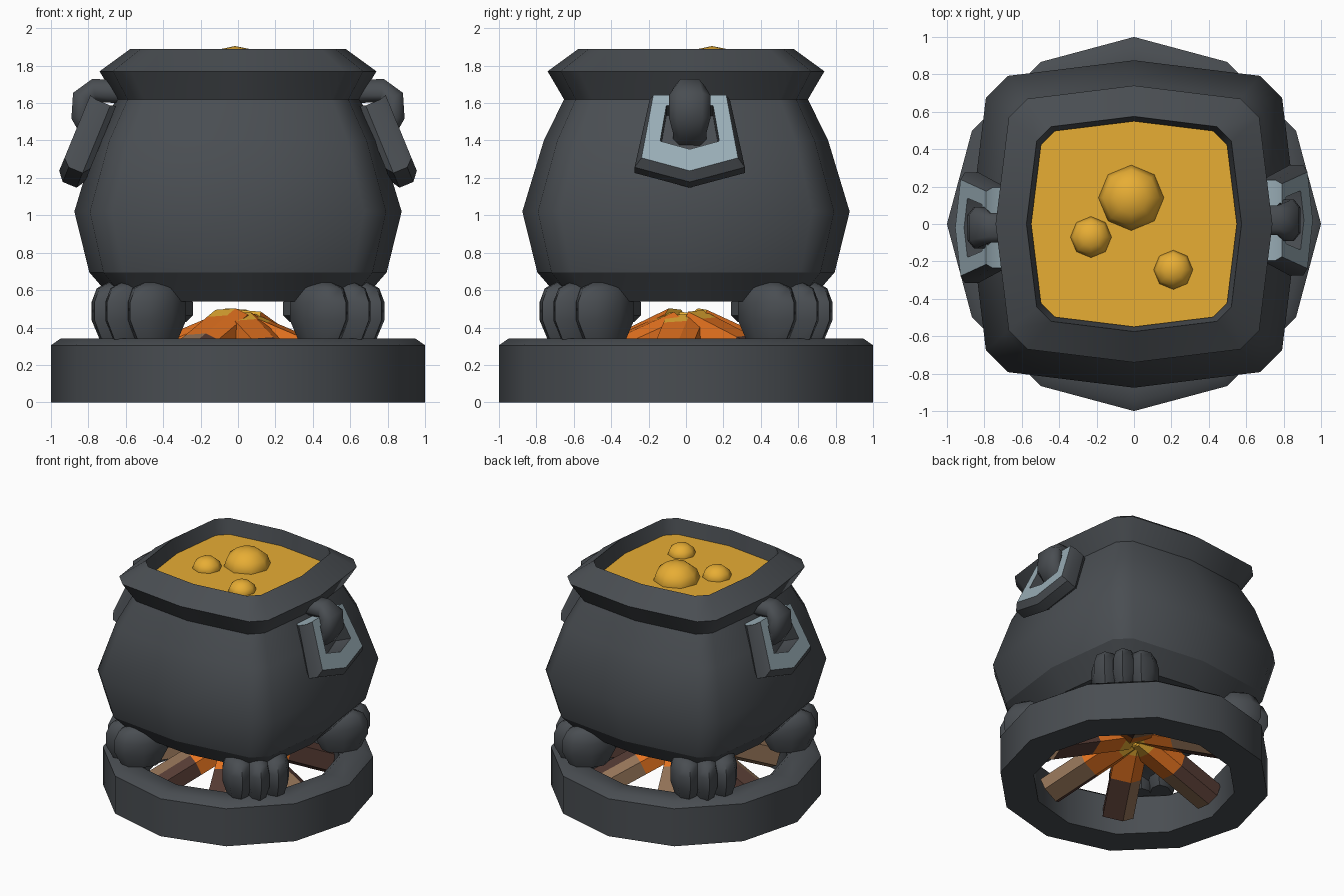
import bpy, bmesh, math
from mathutils import Vector, Matrix

if "Cube" in bpy.data.objects:
    bpy.data.objects.remove(bpy.data.objects["Cube"])


def material(name, rgb):
    m = bpy.data.materials.new(name)
    m.diffuse_color = (*rgb, 1)
    m.use_nodes = True
    m.node_tree.nodes["Principled BSDF"].inputs["Base Color"].default_value = m.diffuse_color
    return m


IRON = material("dark iron", (0.067, 0.075, 0.084))
STEEL = material("pale steel", (0.32, 0.42, 0.47))
BREW = material("golden brew", (0.84, 0.44, 0.036))
EMBER = material("orange ember", (0.78, 0.17, 0.014))
TAN = material("tan wood", (0.29, 0.17, 0.095))
BARK = material("dark bark", (0.09, 0.043, 0.033))


def finish(name, bm, mats, smooth=None, rule=None, crease=None):
    bmesh.ops.recalc_face_normals(bm, faces=bm.faces[:])
    bm.normal_update()
    if rule:
        for f in bm.faces:
            f.material_index = rule(f)
    me = bpy.data.meshes.new(name)
    bm.to_mesh(me)
    bm.free()
    for m in mats:
        me.materials.append(m)
    ob = bpy.data.objects.new(name, me)
    bpy.context.collection.objects.link(ob)
    if smooth:
        bpy.ops.object.select_all(action='DESELECT')
        ob.select_set(True)
        bpy.context.view_layer.objects.active = ob
        bpy.ops.object.shade_smooth_by_angle(angle=math.radians(smooth))
    if crease is not None:
        for e in me.edges:
            if all(abs(me.vertices[v].co.z - crease) < 0.001 for v in e.vertices):
                e.use_edge_sharp = True
    return ob


def loft(rings, caps=True, loop=False):
    """Skin a list of point rings with quads."""
    bm = bmesh.new()
    vs = [[bm.verts.new(p) for p in r] for r in rings]
    n = len(rings[0])
    pairs = list(zip(vs, vs[1:])) + ([(vs[-1], vs[0])] if loop else [])
    for a, b in pairs:
        for i in range(n):
            j = (i + 1) % n
            bm.faces.new((a[i], a[j], b[j], b[i]))
    if caps and not loop:
        bm.faces.new(vs[0])
        bm.faces.new(vs[-1])
    return bm


# Ring base, twelve sided
def circle(r, z, n=12):
    return [(r * math.cos(i * math.tau / n), r * math.sin(i * math.tau / n), z) for i in range(n)]


base = [(1, 0), (1, 0.305), (0.95, 0.34), (0.79, 0.34), (0.75, 0.31), (0.75, 0)]
finish("ring_base", loft([circle(r, z) for r, z in base], loop=True), [IRON], 46)


# Pot: rounded square cross-section
def squarish(r, z):
    pts = []
    for k in range(4):
        for x, y in ((1, 0), (0.905, 0.77), (0.77, 0.905)):
            p = Matrix.Rotation(k * math.pi / 2, 3, 'Z') @ Vector((x * r, y * r, 0))
            pts.append((p.x, p.y, z))
    return pts


pot = [(0.66, 0.54), (0.795, 0.695), (0.875, 1.02), (0.76, 1.40), (0.652, 1.62),
       (0.74, 1.77), (0.575, 1.89), (0.55, 1.74)]
finish("pot", loft([squarish(r, z) for r, z in pot]), [IRON], 39, crease=0.695)

# Brew surface and bubbles
finish("brew", loft([squarish(0.545, 1.745), squarish(0.55, 1.77)]), [BREW])
for x, y, r, h in ((-0.015, 0.14, 0.175, 0.135), (-0.23, -0.07, 0.11, 0.085), (0.21, -0.245, 0.105, 0.08)):
    bm = bmesh.new()
    bmesh.ops.create_uvsphere(bm, u_segments=8, v_segments=6, radius=1,
                              matrix=Matrix.Translation((x, y, 1.77)) @ Matrix.Diagonal((r, r, h, 1)))
    finish("bubble", bm, [BREW], 60)

# Lugs and hanging handles, the left one turned half way round
for side, turn in (("right", 0), ("left", math.pi)):
    rot = Matrix.Rotation(turn, 4, 'Z')
    # curved lug
    path = [Vector((x, 0.02, z)) for x, z in
            ((0.62, 1.66), (0.77, 1.668), (0.825, 1.63), (0.83, 1.53), (0.79, 1.46), (0.70, 1.41))]
    rings = []
    for i, p in enumerate(path):
        t = (path[min(i + 1, 5)] - path[max(i - 1, 0)]).normalized()
        n = t.cross(Vector((0, 1, 0)))
        w = 0.08 if i < 2 else 0.112 if i < 4 else 0.09
        rings.append([rot @ (p + Vector((0, a * w, 0)) + n * b * 0.062) for a, b in
                      ((1, .4), (.6, 1), (-.6, 1), (-1, .4), (-1, -.4), (-.6, -1), (.6, -1), (1, -.4))])
    finish(side + "_lug", loft(rings), [IRON], 60)

    # tilted plate ring with a pale outer face
    down, out = Vector((0.38, 0, -0.925)), Vector((0.925, 0, 0.38))
    top = Vector((0.79, 0.02, 1.642))
    outer = [(-.215, .01), (.215, .01), (.295, .40), (0, .485), (-.295, .40)]
    inset = [(-.195, .0), (.195, .0), (.258, .362), (0, .437), (-.258, .362)]
    hole = [(-.125, .06), (.125, .06), (.158, .265), (0, .312), (-.158, .265)]

    def section(shape, depth):
        return [rot @ (top + Vector((0, u, 0)) + down * v - out * depth) for u, v in shape]

    facing = rot.to_3x3() @ out
    finish(side + "_handle",
           loft([section(outer, .04), section(inset, 0), section(hole, 0),
                 section(hole, .15), section(inset, .15), section(outer, .12)], loop=True),
           [IRON, STEEL], 35,
           rule=lambda f: 1 if f.normal.dot(facing) > 0.9 or
           (f.normal.z > 0.8 and f.calc_center_median().z > 1.56) else 0)

# Four clawed feet on the diagonals
for k in range(4):
    rot = Matrix.Rotation(math.radians(45 + 90 * k), 4, 'Z')
    for t, dr, w in ((-0.135, -0.02, 0.115), (0, 0.02, 0.10), (0.135, -0.02, 0.115)):
        # boxy toe: stacked octagons
        rings = [[rot @ Vector((0.77 + dr + 0.2 * s * math.cos(a), t + w * s * math.sin(a), z))
                  for a in (i * math.pi / 4 for i in range(8))]
                 for s, z in ((0.72, 0.335), (1, 0.44), (1, 0.535), (0.82, 0.61), (0.45, 0.64))]
        finish("foot_toe", loft(rings), [IRON], 50)
    # ankle running in under the pot
    rings = [[rot @ Vector((r, a * w, z + b * h)) for a, b in
              ((1, .5), (.6, 1), (-.6, 1), (-1, .5), (-1, -.5), (-.6, -1), (.6, -1), (1, -.5))]
             for r, z, w, h in ((0.47, 0.50, 0.13, 0.07), (0.61, 0.515, 0.17, 0.10), (0.78, 0.49, 0.20, 0.13))]
    finish("foot_ankle", loft(rings), [IRON], 50)

# Fire logs leaning to the middle: glowing tip, ember, then wood
for k, (deg, rise) in enumerate(((-67, 0), (-10, -.01), (54, .01), (114, .02), (177, .0), (240, .02))):
    rot = Matrix.Rotation(math.radians(deg), 4, 'Z')
    rings = []
    for r in (0.05, 0.14, 0.37, 0.70):
        c = Vector((r, 0, 0.40 + rise - 0.42 * (r - 0.05)))
        n = Vector((0.387, 0, 0.922))
        rings.append([rot @ (c + Vector((0, a * 0.115, 0)) + n * b * 0.09) for a, b in
                      ((1, -.6), (.9, .6), (.3, 1), (-.8, .9), (-1, -.5), (-.3, -1))])
    across = rot.to_3x3() @ Vector((0, 1, 0))

    def log_rule(f):
        c = f.calc_center_median()
        r = math.hypot(c.x, c.y)
        if r < 0.14:
            return 0
        if r < 0.36:
            return 1
        # bark on one flank, split wood on the other, alternating
        return 2 if (f.normal.dot(across) > 0) == (k % 2 == 0) else 3

    finish("fire_log", loft(rings), [BREW, EMBER, TAN, BARK], rule=log_rule)
